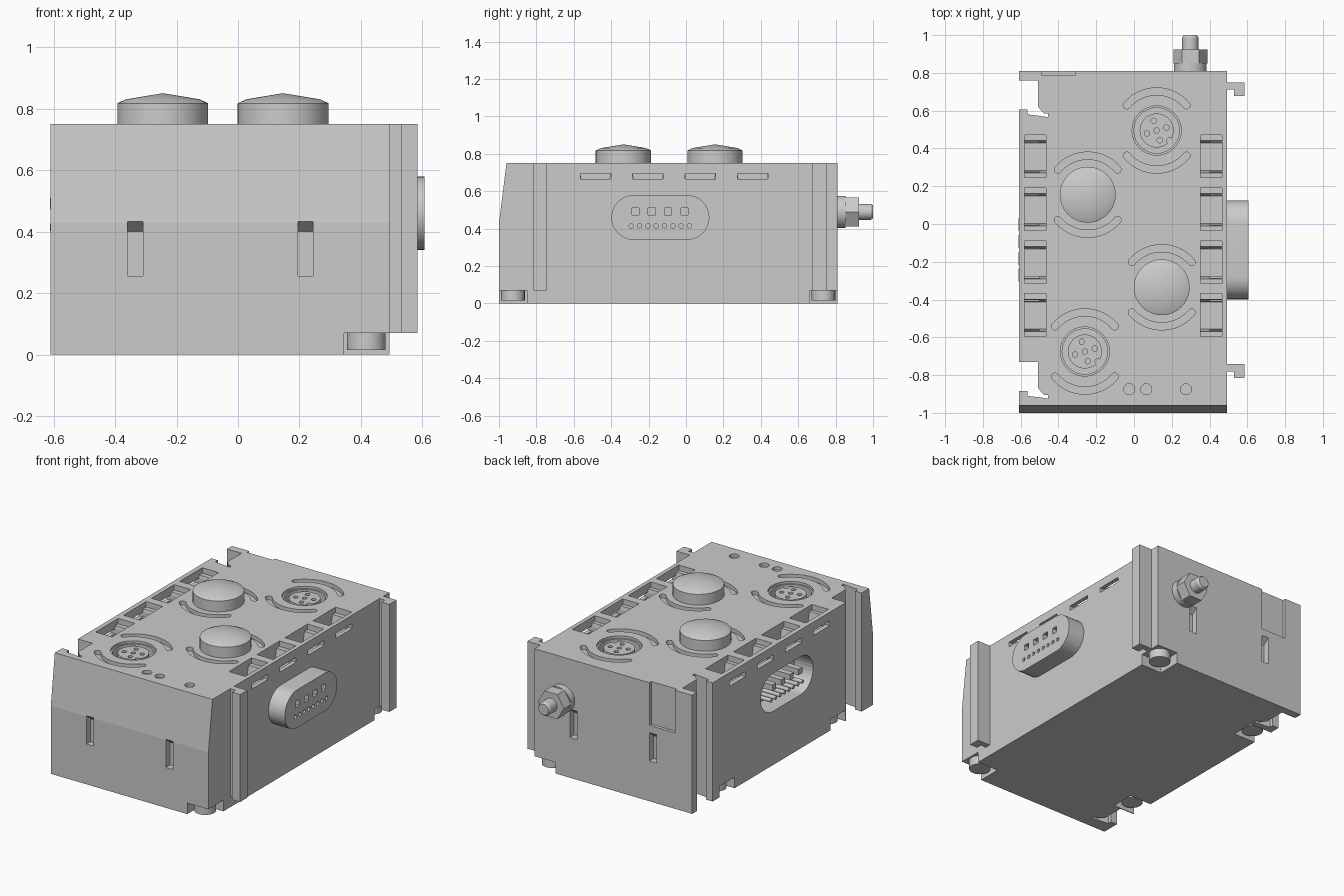
import bpy, bmesh, math
from math import sin, cos, pi, radians

if "Cube" in bpy.data.objects:
    bpy.data.objects.remove(bpy.data.objects["Cube"])

CY = -0.095                     # middle of the housing in y
PLUG_Y, PLUG_Z = -0.137, 0.46   # side connector centre


def rect(u0, u1, v0, v1):
    return [(u0, v0), (u1, v0), (u1, v1), (u0, v1)]


def circle(u, v, r, n=32, turn=0):
    return [(u + r * cos(turn + 2 * pi * i / n), v + r * sin(turn + 2 * pi * i / n)) for i in range(n)]


def stadium(u, v, half, r, n=16):
    right = [(u + half + r * cos(a), v + r * sin(a)) for a in [-pi / 2 + pi * i / n for i in range(n + 1)]]
    return right + [(2 * u - p, 2 * v - q) for p, q in right]


def arc_slot(u, v, r, w, a0, a1, n=16):
    """Curved slot with rounded ends; r is the middle radius, w the half width."""
    def cap(a, start):
        cu, cv = u + r * cos(a), v + r * sin(a)
        return [(cu + w * cos(start + pi * i / 6), cv + w * sin(start + pi * i / 6)) for i in range(1, 6)]
    ang = [a0 + (a1 - a0) * i / n for i in range(n + 1)]
    outer = [(u + (r + w) * cos(a), v + (r + w) * sin(a)) for a in ang]
    inner = [(u + (r - w) * cos(a), v + (r - w) * sin(a)) for a in reversed(ang)]
    return outer + cap(a1, a1) + inner + cap(a0, a0 + pi)


def prisms(name, parts):
    """One object from several (outline, axis, start, end) extrusions."""
    bm = bmesh.new()
    place = {'x': lambda u, v, d: (d, u, v), 'y': lambda u, v, d: (u, d, v), 'z': lambda u, v, d: (u, v, d)}
    for pts, axis, a, b in parts:
        lo = [bm.verts.new(place[axis](u, v, a)) for u, v in pts]
        hi = [bm.verts.new(place[axis](u, v, b)) for u, v in pts]
        bm.faces.new(lo)
        bm.faces.new(hi)
        for i in range(len(pts)):
            j = (i + 1) % len(pts)
            bm.faces.new((lo[i], lo[j], hi[j], hi[i]))
    return finish(name, bm)


def lathe(name, profile, loc, along_y=False, n=48):
    bm = bmesh.new()
    vs = [bm.verts.new((r, 0, z)) for r, z in profile]
    es = [bm.edges.new(p) for p in zip(vs, vs[1:])]
    bmesh.ops.spin(bm, geom=vs + es, cent=(0, 0, 0), axis=(0, 0, 1), angle=2 * pi, steps=n)
    bmesh.ops.remove_doubles(bm, verts=bm.verts, dist=1e-4)
    ob = finish(name, bm)
    ob.location = loc
    if along_y:
        ob.rotation_euler.x = -pi / 2
    return ob


def finish(name, bm):
    bmesh.ops.recalc_face_normals(bm, faces=bm.faces)
    me = bpy.data.meshes.new(name)
    bm.to_mesh(me)
    bm.free()
    ob = bpy.data.objects.new(name, me)
    bpy.context.collection.objects.link(ob)
    return ob


def activate(ob):
    bpy.ops.object.select_all(action='DESELECT')
    ob.select_set(True)
    bpy.context.view_layer.objects.active = ob


def cut(ob, parts):
    cutter = prisms("cutter", parts)
    mod = ob.modifiers.new("cut", 'BOOLEAN')
    mod.operation, mod.solver, mod.object = 'DIFFERENCE', 'EXACT', cutter
    bpy.context.view_layer.update()
    activate(ob)
    bpy.ops.object.modifier_apply(modifier=mod.name)
    bpy.data.objects.remove(cutter)


def smooth(ob):
    activate(ob)
    bpy.ops.object.shade_smooth_by_angle(angle=radians(25))


sockets = [(0.12, 0.495), (-0.26, -0.675)]
caps = [(-0.245, 0.155), (0.147, -0.335)]
feet = [(0.418, -0.925), (0.418, 0.735), (-0.53, -0.65), (-0.53, 0.46)]

# Housing with sloped upper front
housing = prisms("housing", [([(-1, 0), (0.81, 0), (0.81, 0.75), (-0.96, 0.75), (-1, 0.43)], 'x', -0.61, 0.493)])
first, second = [], []

# Left interlocking grooves
groove = [(-0.7, 0.76), (-0.508, 0.76), (-0.508, 0.62), (-0.476, 0.585), (-0.455, 0.585), (-0.455, 0.565),
          (-0.48, 0.57), (-0.565, 0.58), (-0.565, 0.605), (-0.7, 0.605)]
for dy in (0, -1.49):
    first.append(([(x, y + dy) for x, y in groove], 'z', -0.1, 0.9))

# Foot reliefs at the base
for x, y in feet:
    x0, x1 = (0.345, 0.6) if x > 0 else (-0.7, -0.455)
    y0 = -1.1 if y < -0.9 else y - 0.075
    y1 = 0.9 if y > 0.7 else y + 0.075
    first.append((rect(x0, x1, y0, y1), 'z', -0.1, 0.07))

# Label pockets on top, with narrow slits through the side walls
for i in range(4):
    y = 0.358 - 0.28 * i
    pocket = [(0.113, 0.9), (0.113, 0.715), (0.083, 0.715), (0.07, 0.655), (-0.075, 0.655),
              (-0.088, 0.715), (-0.113, 0.715), (-0.113, 0.9)]
    for x0, x1, side in ((-0.58, -0.465, -1), (0.353, 0.467, 1)):
        first.append(([(y + a, z) for a, z in pocket], 'x', x0, x1))
        s0, s1 = (-0.7, -0.5) if side < 0 else (0.4, 0.6)
        second.append((rect(y - 0.083, y + 0.08, 0.665, 0.696), 'x', s0, s1))

# Curved grooves, round sockets and indicator holes on top
for x, y in sockets + caps:
    for mid in (pi / 2, -pi / 2):
        first.append((arc_slot(x, y, 0.207, 0.019, mid - radians(50), mid + radians(50)), 'z', 0.725, 0.9))
for x, y in sockets:
    first.append((circle(x, y, 0.12, 40), 'z', 0.62, 0.9))
    second.append((circle(x, y, 0.13, 40), 'z', 0.735, 0.9))
for x in (-0.025, 0.065, 0.275):
    first.append((circle(x, -0.875, 0.029, 24), 'z', 0.73, 0.9))

# Latch slots front and back, tag recess on the back
latch = [(-1.1, 0.255), (-0.96, 0.255), (-0.96, 0.40), (-1, 0.434), (-1.1, 0.434)]
for x in (-0.335, 0.22):
    first.append((latch, 'x', x - 0.025, x + 0.025))
    first.append(([(2 * CY - y, z) for y, z in latch], 'x', x - 0.025, x + 0.025))
first.append((rect(-0.49, -0.31, 0.79, 0.9), 'z', 0.48, 0.9))

# Left connector recess
first.append((stadium(PLUG_Y, PLUG_Z, 0.142, 0.12), 'x', -0.7, -0.48))
cut(housing, first)
cut(housing, second)

# Contacts: four square ones above eight small round ones
contacts = [(rect(y - 0.019, y + 0.019, 0.472, 0.51)) for y in (-0.27, -0.183, -0.096, -0.009)]
contacts += [circle(-0.293 + 0.0445 * i, 0.415, 0.012, 12) for i in range(8)]
prisms("connector_pins", [(c, 'x', -0.49, -0.612) for c in contacts])

# Right plug
plug = prisms("side_plug", [(stadium(PLUG_Y, PLUG_Z, 0.142, 0.12), 'x', 0.48, 0.607)])
cut(plug, [(c, 'x', 0.53, 0.7) for c in contacts])
smooth(plug)

# Right hook rails
for n, dy in (("back_rail", 0), ("front_rail", -1.492)):
    rail = [(0.48, 0.75), (0.585, 0.75), (0.585, 0.677), (0.53, 0.677), (0.53, 0.712), (0.48, 0.712)]
    prisms(n, [([(x, y + dy) for x, y in rail], 'z', 0.07, 0.75)])

# Feet
for x, y in feet:
    smooth(lathe("foot", [(0, 0.08), (0.063, 0.08), (0.063, 0.015), (0, 0.015)], (x, y, 0)))

# Slotted screw caps
for x, y in caps:
    cap = lathe("screw_cap", [(0, 0.74), (0.148, 0.74), (0.148, 0.818), (0.12, 0.831), (0, 0.851)], (x, y, 0))
    cut(cap, [(rect(-0.112, 0.112, -0.023, 0.023), 'z', 0.822, 1)])
    smooth(cap)

# Round socket inserts with contact holes and key notch
for x, y in sockets:
    insert = prisms("socket_insert", [(circle(x, y, 0.09, 40), 'z', 0.61, 0.735)])
    holes = [(x, y)] + circle(x, y, 0.054, 4, radians(17))
    parts = [(circle(u, v, 0.014, 16), 'z', 0.68, 0.9) for u, v in holes]
    key = radians(-38)
    parts.append((circle(x + 0.088 * cos(key), y + 0.088 * sin(key), 0.016, 16), 'z', 0.6, 0.9))
    cut(insert, parts)
    smooth(insert)

# Ground stud on the back
smooth(lathe("stud_base", [(0, 0.8), (0.086, 0.8), (0.086, 0.853), (0, 0.853)], (0.298, 0, 0.49), True))
prisms("stud_nut", [(circle(0.298, 0.49, 0.09, 6), 'y', 0.85, 0.925)])
smooth(lathe("stud_bolt", [(0, 0.85), (0.043, 0.85), (0.043, 0.988), (0.035, 1.0), (0, 1.0)], (0.298, 0, 0.49), True))
